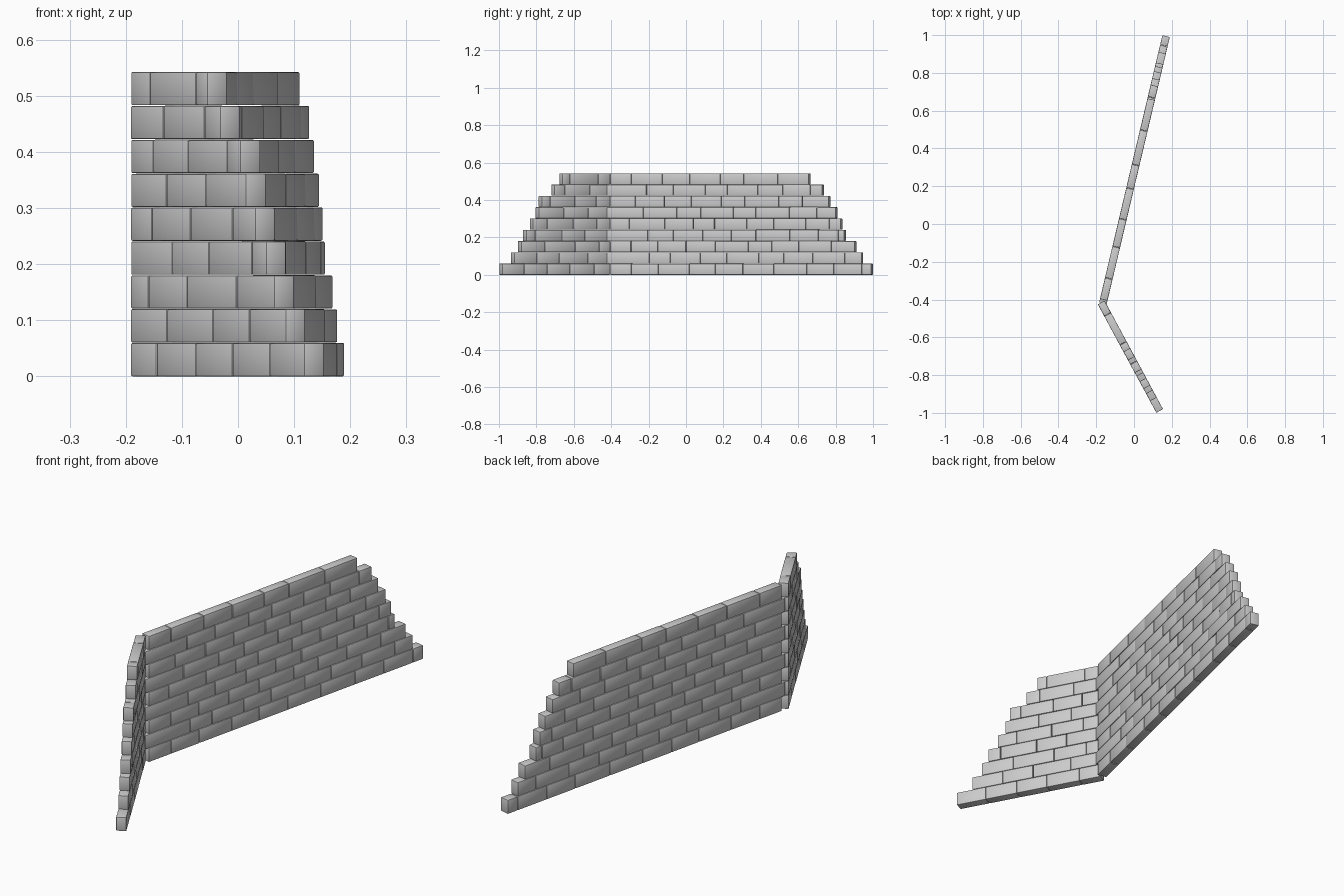
import bpy, bmesh, random
from mathutils import Matrix, Vector

if "Cube" in bpy.data.objects:
    bpy.data.objects.remove(bpy.data.objects["Cube"])

random.seed(4)
PITCH, HEIGHT, THICK, GAP = 0.0604, 0.0596, 0.041, 0.0015

# outermost y of each course, bottom to top
LONG_END = [1.0, .949, .912, .856, .837, .81, .773, .738, .666]
SHORT_END = [-1.0, -.938, -.90, -.874, -.837, -.807, -.789, -.722, -.679]


def course(name, start, end, z, cuts):
    """One row of bevelled bricks from start to end, split at the given distances."""
    direction = end - start
    length = direction.length
    direction.normalize()
    across = Vector((-direction.y, direction.x, 0))
    stops = [0] + [c for c in cuts if 0.03 < c < length - 0.03] + [length]
    bm = bmesh.new()
    for a, b in zip(stops, stops[1:]):
        thick = THICK - random.uniform(0, 0.0015)
        tall = HEIGHT - random.uniform(0, 0.0008)
        sx = b - a - GAP
        mid = start + direction * (a + b) / 2
        m = Matrix((
            (direction.x * sx, across.x * thick, 0, mid.x),
            (direction.y * sx, across.y * thick, 0, mid.y),
            (0, 0, tall, z + tall / 2),
            (0, 0, 0, 1)))
        bmesh.ops.create_cube(bm, size=1, matrix=m)
    bmesh.ops.recalc_face_normals(bm, faces=bm.faces)
    bmesh.ops.bevel(bm, geom=bm.edges[:], offset=0.0025, segments=2,
                    profile=0.5, affect='EDGES')
    mesh = bpy.data.meshes.new(name)
    bm.to_mesh(mesh)
    bm.free()
    ob = bpy.data.objects.new(name, mesh)
    bpy.context.collection.objects.link(ob)
    bpy.context.view_layer.objects.active = ob
    ob.select_set(True)
    bpy.ops.object.shade_smooth_by_angle(angle=0.6)
    ob.select_set(False)


def long_point(y):
    return Vector((-0.0653 + 0.2365 * y, y, 0))


def short_point(y):
    return Vector((-0.3976 - 0.539 * y, y, 0))


def joints(first, pitch, jitter):
    return [first + i * pitch + random.uniform(-jitter, jitter) for i in range(12)]


for i in range(9):
    z = i * PITCH
    odd = i % 2
    # long wall course, alternate rows reach further into the corner
    course(f"long_wall_course_{i + 1}", long_point(-0.42 if odd else -0.402),
           long_point(LONG_END[i] - 0.0047), z,
           joints(0.21 if odd else 0.13, 0.155, 0.025))
    # short wall course
    course(f"short_wall_course_{i + 1}", short_point(-0.415),
           short_point(SHORT_END[i] + 0.0095), z,
           joints(0.14 if odd else 0.08, 0.15, 0.02))
